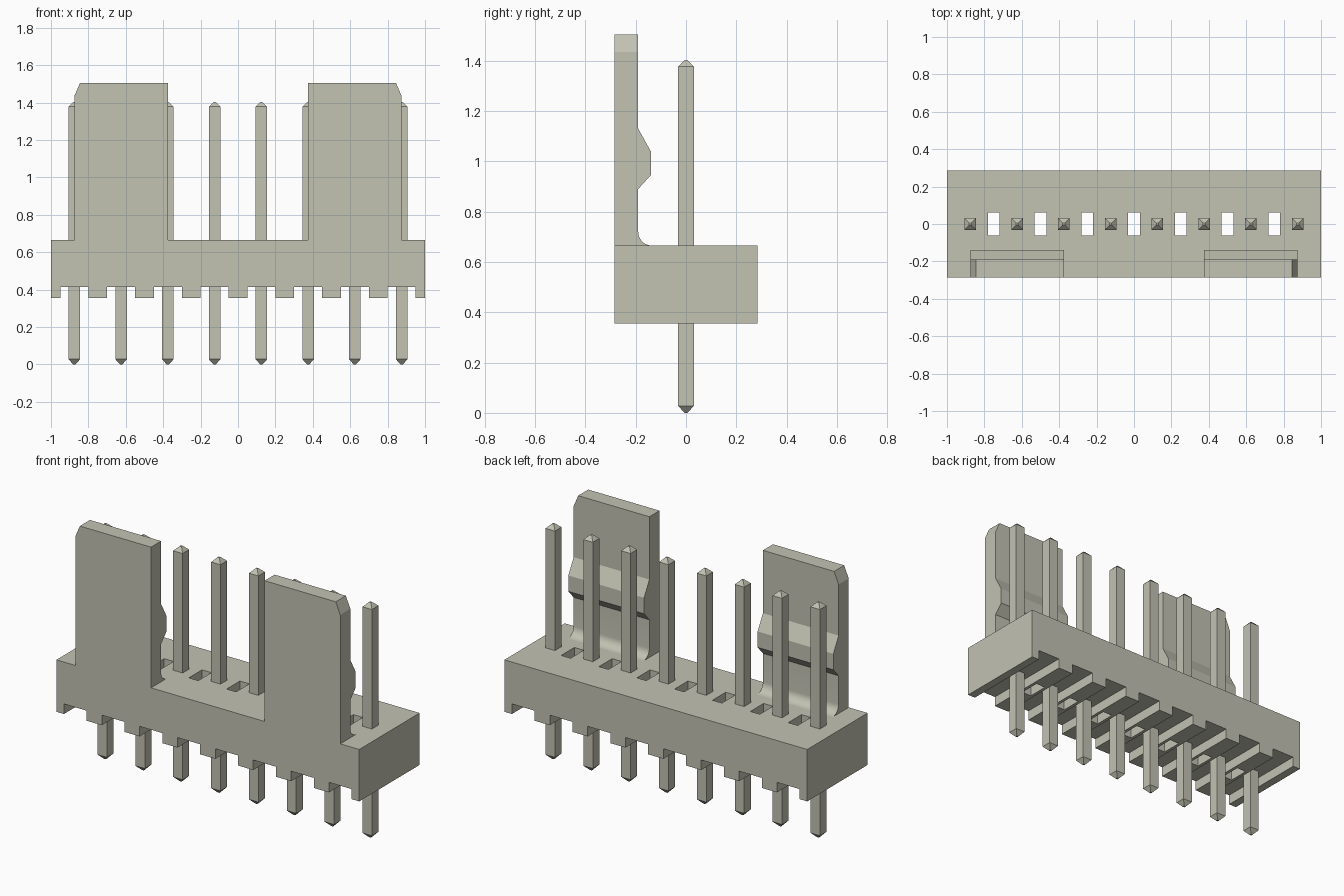
import bpy
import bmesh
import math
from mathutils import Vector

if "Cube" in bpy.data.objects:
    bpy.data.objects.remove(bpy.data.objects["Cube"], do_unlink=True)

PITCH = 0.25
PIN_X = [(i - 3.5) * PITCH for i in range(8)]
SLOT_X = [(i - 3) * PITCH for i in range(7)]
BASE_Z, GROOVE_Z, DECK_Z = 0.355, 0.415, 0.665
HALF_Y = 0.285

plastic = bpy.data.materials.new("warm grey")
plastic.use_nodes = True
colour = (0.54, 0.54, 0.45, 1)
plastic.diffuse_color = colour
plastic.node_tree.nodes["Principled BSDF"].inputs["Base Color"].default_value = colour


def add_object(name, bm):
    bmesh.ops.recalc_face_normals(bm, faces=bm.faces)
    mesh = bpy.data.meshes.new(name)
    bm.to_mesh(mesh)
    bm.free()
    mesh.materials.append(plastic)
    obj = bpy.data.objects.new(name, mesh)
    bpy.context.collection.objects.link(obj)
    return obj


def extrude_outline(points, direction):
    """Solid made by sweeping a closed outline along a direction."""
    bm = bmesh.new()
    face = bm.faces.new([bm.verts.new(p) for p in points])
    new = bmesh.ops.extrude_face_region(bm, geom=[face])["geom"]
    verts = [v for v in new if isinstance(v, bmesh.types.BMVert)]
    bmesh.ops.translate(bm, verts=verts, vec=Vector(direction))
    return bm


# Base block with a groove under each pin
outline = [(-1, DECK_Z), (-1, BASE_Z)]
for x in PIN_X:
    l, r = x - 0.075, x + 0.075
    outline += [(l, BASE_Z), (l, GROOVE_Z), (r, GROOVE_Z), (r, BASE_Z)]
outline += [(1, BASE_Z), (1, DECK_Z)]
base = add_object("base_block", extrude_outline(
    [(x, -HALF_Y, z) for x, z in outline], (0, 2 * HALF_Y, 0)))

# Slots through the base between the pins
bm = bmesh.new()
for x in SLOT_X:
    cube = bmesh.ops.create_cube(bm, size=1)["verts"]
    bmesh.ops.scale(bm, verts=cube, vec=(0.0625, 0.125, 1))
    bmesh.ops.translate(bm, verts=cube, vec=(x, 0, 0.5))
cutter = add_object("slot_cutter", bm)
cutter.hide_render = True
cutter.hide_set(True)
cut = base.modifiers.new("slots", "BOOLEAN")
cut.operation = "DIFFERENCE"
cut.solver = "EXACT"
cut.object = cutter
bpy.context.view_layer.objects.active = base
bpy.ops.object.modifier_apply(modifier=cut.name)
bpy.data.objects.remove(cutter, do_unlink=True)


# Locking tabs with a latch bump, a filleted foot and a chamfered outer corner
def add_tab(name, side):
    radius, inner, top = 0.055, -0.19, 1.505
    profile = [(-HALF_Y, DECK_Z), (-HALF_Y, top), (inner, top), (inner, 1.13),
               (-0.14, 1.04), (-0.14, 0.945), (inner, 0.89)]
    for i in range(9):
        a = math.pi + i / 8 * math.pi / 2
        profile.append((inner + radius * (1 + math.cos(a)),
                        DECK_Z + radius * (1 + math.sin(a))))
    bm = extrude_outline([(side * 0.375, y, z) for y, z in profile], (side * 0.5, 0, 0))
    cut = bmesh.ops.bisect_plane(
        bm, geom=bm.verts[:] + bm.edges[:] + bm.faces[:],
        plane_co=(side * 0.875, 0, 1.435), plane_no=(side * 0.07, 0, 0.03),
        clear_outer=True)["geom_cut"]
    bmesh.ops.holes_fill(bm, edges=[e for e in cut if isinstance(e, bmesh.types.BMEdge)])
    tab = add_object(name, bm)
    bpy.ops.object.select_all(action="DESELECT")
    tab.select_set(True)
    bpy.context.view_layer.objects.active = tab
    bpy.ops.object.shade_smooth_by_angle(angle=math.radians(20))


add_tab("left_locking_tab", 1)
add_tab("right_locking_tab", -1)


# Square pins with tapered tips
def add_pin(name, x):
    bm = bmesh.new()
    rings = []
    for half, z in [(0.006, 0), (0.031, 0.028), (0.031, 1.378), (0.006, 1.403)]:
        rings.append([bm.verts.new((x + half * sx, half * sy, z))
                      for sx, sy in [(-1, -1), (1, -1), (1, 1), (-1, 1)]])
    for low, high in zip(rings, rings[1:]):
        for i in range(4):
            j = (i + 1) % 4
            bm.faces.new([low[i], low[j], high[j], high[i]])
    bm.faces.new(rings[0])
    bm.faces.new(rings[-1])
    add_object(name, bm)


for number, x in enumerate(PIN_X, 1):
    add_pin(f"pin_{number}", x)
